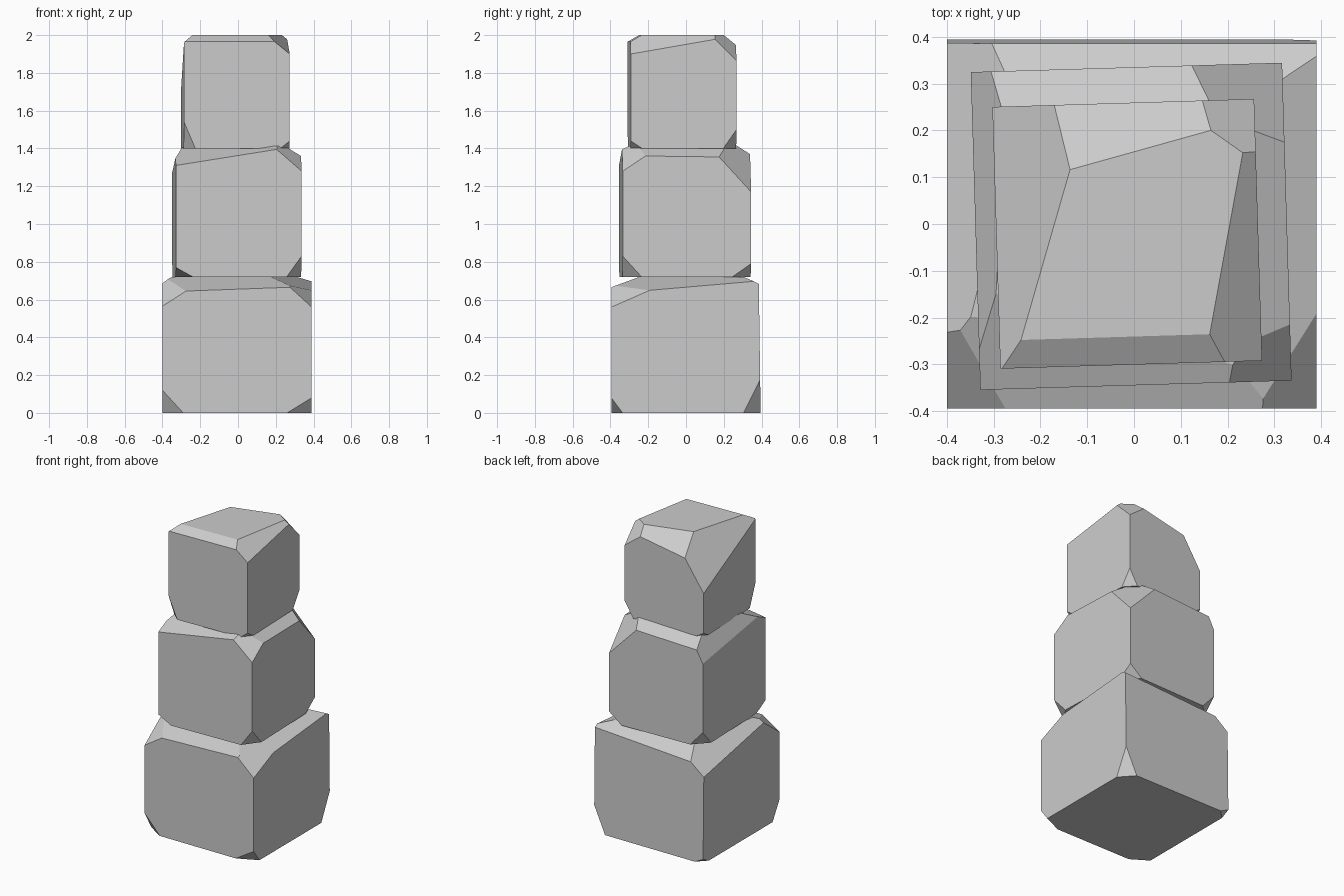
import bpy, bmesh, math
from mathutils import Vector


def stone(name, centre, half, z0, z1, turn, bottom_corners, cuts):
    """Box with corners and edges sliced off by planes (local x, y; world z)."""
    hx, hy = half
    bm = bmesh.new()
    bmesh.ops.create_cube(bm, size=2)
    for v in bm.verts:
        v.co = (v.co.x * hx, v.co.y * hy, z0 if v.co.z < 0 else z1)
    middle = Vector((0, 0, (z0 + z1) / 2))

    planes = list(cuts)
    # bottom corner cuts: signs, then how far along x, y and z
    for sx, sy, dx, dy, dz in bottom_corners:
        planes.append(((sx * (hx - dx), sy * hy, z0),
                       (sx * hx, sy * (hy - dy), z0),
                       (sx * hx, sy * hy, z0 + dz)))

    for a, b, c in planes:
        a, b, c = Vector(a), Vector(b), Vector(c)
        n = (b - a).cross(c - a).normalized()
        if n.dot(middle - a) > 0:
            n = -n
        res = bmesh.ops.bisect_plane(
            bm, geom=bm.verts[:] + bm.edges[:] + bm.faces[:], dist=1e-5,
            plane_co=a, plane_no=n, clear_outer=True)
        bmesh.ops.holes_fill(bm, edges=[e for e in bm.edges if e.is_boundary], sides=0)
    bmesh.ops.recalc_face_normals(bm, faces=bm.faces[:])

    mesh = bpy.data.meshes.new(name)
    bm.to_mesh(mesh)
    bm.free()
    ob = bpy.data.objects.new(name, mesh)
    ob.location = (centre[0], centre[1], 0)
    ob.rotation_euler.z = math.radians(turn)
    bpy.context.collection.objects.link(ob)
    return ob


# Large bottom stone
stone("bottom_stone", (-0.005, 0), (0.395, 0.395), 0, 0.72, 0,
      [(-1, -1, .11, .07, .12), (1, -1, .13, .06, .08),
       (1, 1, .08, .09, .18), (-1, 1, .06, .06, .03)],
      [((-.4, .395, 0), (.4, .395, 0), (0, .385, .72)),               # back lean
       ((-.27, -.395, .645), (.28, -.395, .665), (0, -.23, .72)),     # front edge
       ((-.395, -.395, .565), (-.27, -.395, .645), (-.395, -.24, .68)),
       ((.395, -.395, .56), (.28, -.395, .665), (.39, -.2, .65)),
       ((.39, -.2, .65), (.39, .38, .70), (.24, 0, .72)),             # right edge
       ((-.3, .388, .64), (.38, .388, .68), (0, .27, .72)),           # back edge
       ((-.395, .388, .565), (-.3, .388, .64), (-.395, -.2, .68))])

# Middle stone
stone("middle_stone", (-0.006, -0.005), (0.333, 0.34), 0.72, 1.44, 1.72,
      [(-1, -1, .09, .10, .05), (1, -1, .08, .10, .11),
       (1, 1, .09, .10, .07), (-1, 1, .09, .09, .10)],
      [((-.3, -.3, 1.402), (.3, -.3, 1.415), (.2, .3, 1.43)),         # tilted top
       ((-.333, -.34, 1.31), (.2, -.34, 1.395), (-.06, -.19, 1.42)),  # front edge
       ((.2, -.34, 1.395), (.333, -.34, 1.28), (.333, -.22, 1.36)),
       ((.333, -.22, 1.36), (.333, .17, 1.355), (.22, 0, 1.425)),     # right edge
       ((.333, .17, 1.355), (.333, .34, 1.17), (.14, .34, 1.37)),
       ((-.3, .34, 1.35), (.14, .34, 1.37), (0, .23, 1.43)),          # back edge
       ((-.333, .34, 1.27), (-.29, .34, 1.35), (-.333, -.34, 1.36))])

# Small top stone
stone("top_stone", (-0.0145, -0.021), (0.28, 0.28), 1.40, 2.0, 1.75,
      [(-1, -1, .06, .06, .14), (1, -1, .05, .06, .04),
       (1, 1, .06, .07, .10), (-1, 1, .05, .05, .03)],
      [((-.28, -.28, 1.965), (.2, -.28, 1.965), (0, -.22, 2.0)),      # front edge
       ((.28, -.28, 1.90), (.28, .18, 1.98), (.2, -.28, 1.965)),      # right edge
       ((.18, .28, 1.94), (.28, .28, 1.865), (.28, .17, 1.975)),
       ((-.14, .28, 1.89), (.18, .28, 1.95), (0, .17, 2.0)),          # back edge
       ((-.28, .28, 1.69), (-.14, .28, 1.90), (-.28, -.28, 1.96))])
